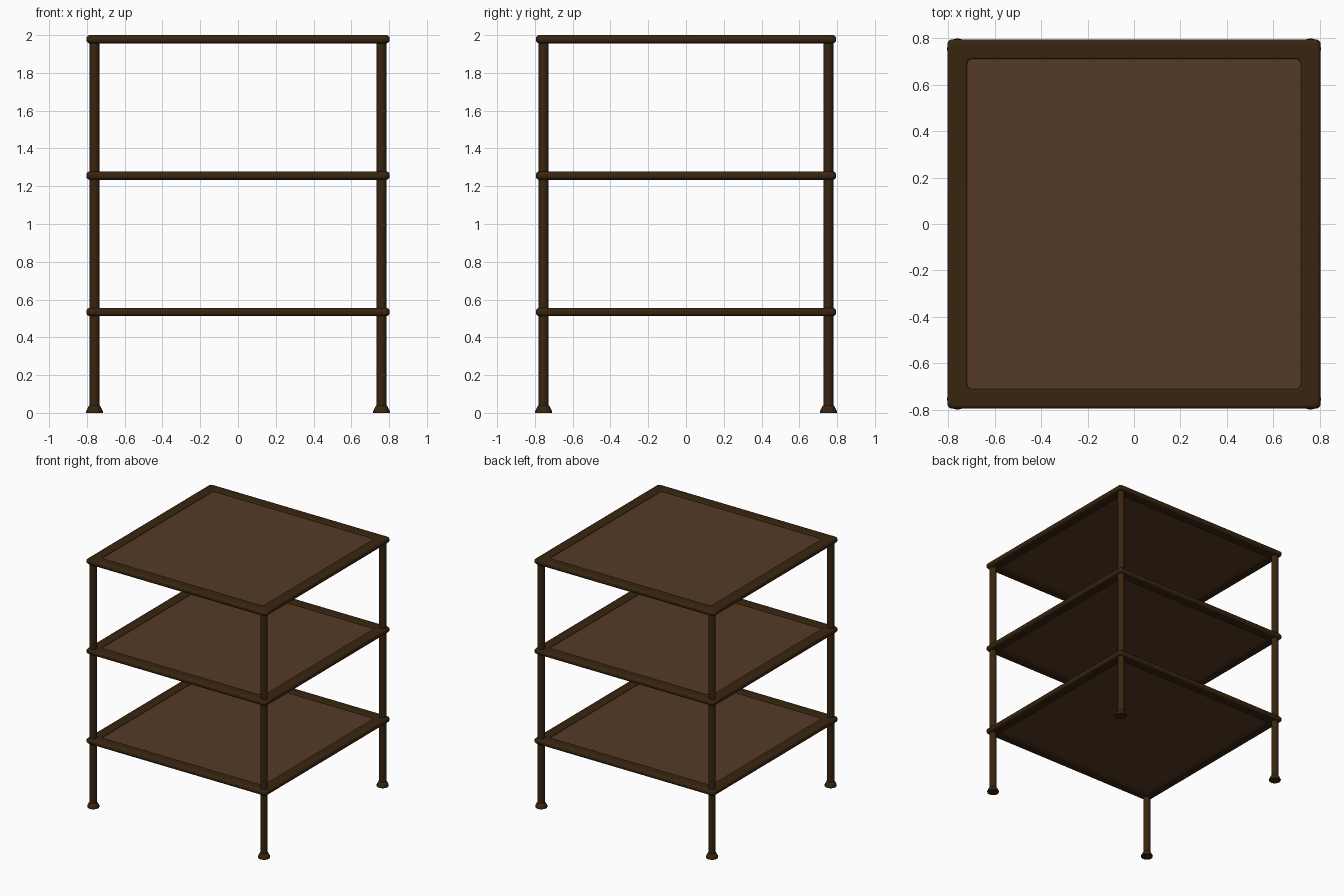
import bpy, bmesh, math

if "Cube" in bpy.data.objects:
    bpy.data.objects.remove(bpy.data.objects["Cube"])

HX, HY = 0.803, 0.795          # outer half sizes of the shelves
LX, LY = 0.760, 0.754          # leg centres
SHELF_Z = (0.534, 1.256, 1.978)
THICK, WIDTH = 0.044, 0.085


def material(name, rgb):
    m = bpy.data.materials.new(name)
    m.diffuse_color = (*rgb, 1)
    m.use_nodes = True
    m.node_tree.nodes["Principled BSDF"].inputs["Base Color"].default_value = m.diffuse_color
    return m


dark = material("dark_wood", (0.040, 0.018, 0.005))
brown = material("brown_panel", (0.090, 0.043, 0.019))


def finish(bm, name, mat, angle=35):
    bmesh.ops.recalc_face_normals(bm, faces=bm.faces)
    me = bpy.data.meshes.new(name)
    bm.to_mesh(me)
    bm.free()
    ob = bpy.data.objects.new(name, me)
    bpy.context.collection.objects.link(ob)
    me.materials.append(mat)
    bpy.ops.object.select_all(action='DESELECT')
    ob.select_set(True)
    bpy.context.view_layer.objects.active = ob
    bpy.ops.object.shade_smooth_by_angle(angle=math.radians(angle))
    return ob


def rounded_rect(hx, hy, r, seg=5):
    pts = []
    for k, (sx, sy) in enumerate(((1, 1), (-1, 1), (-1, -1), (1, -1))):
        for i in range(seg + 1):
            a = math.pi / 2 * (k + i / seg)
            pts.append((sx * (hx - r) + r * math.cos(a), sy * (hy - r) + r * math.sin(a)))
    return pts


def rail_profile():
    # (inset from the outer edge, height): round outside, small round inside
    h, ro, ri, n = THICK / 2, 0.019, 0.008, 5
    corners = ((WIDTH - ri, h - ri, ri, 0), (ro, h - ro, ro, 90),
               (ro, -h + ro, ro, 180), (WIDTH - ri, -h + ri, ri, 270))
    out = []
    for cx, cz, r, start in corners:
        for i in range(n + 1):
            a = math.radians(start + 90 * i / n)
            out.append((cx + r * math.cos(a), cz + r * math.sin(a)))
    return out


def shelf_frame(name, z0):
    bm = bmesh.new()
    rings = [[bm.verts.new((x, y, z0 + z)) for x, y in rounded_rect(HX - d, HY - d, 0.022)]
             for d, z in rail_profile()]
    for a, b in zip(rings, rings[1:] + rings[:1]):
        for i in range(len(a)):
            j = (i + 1) % len(a)
            bm.faces.new((a[i], a[j], b[j], b[i]))
    finish(bm, name, dark)


def shelf_panel(name, z0):
    bm = bmesh.new()
    bmesh.ops.create_cube(bm, size=1)
    inset = WIDTH - 0.02
    for v in bm.verts:
        v.co = (v.co.x * 2 * (HX - inset), v.co.y * 2 * (HY - inset), z0 + v.co.z * 0.024)
    finish(bm, name, brown)


def lathe(name, profile, x, y, sides=16):
    bm = bmesh.new()
    rings = [[bm.verts.new((x + r * math.cos(2 * math.pi * i / sides),
                            y + r * math.sin(2 * math.pi * i / sides), z))
              for i in range(sides)] for r, z in profile]
    for a, b in zip(rings, rings[1:]):
        for i in range(sides):
            j = (i + 1) % sides
            bm.faces.new((a[i], a[j], b[j], b[i]))
    bm.faces.new(rings[0])
    bm.faces.new(rings[-1])
    finish(bm, name, dark)


# Three framed shelves
for level, z in zip(("lower", "middle", "top"), SHELF_Z):
    shelf_frame(level + "_shelf_frame", z)
    shelf_panel(level + "_shelf_panel", z)

# Four round legs with flared feet
for sx, side in ((-1, "left"), (1, "right")):
    for sy, end in ((-1, "front"), (1, "back")):
        x, y = sx * LX, sy * LY
        lathe(f"{end}_{side}_leg", ((0.0265, 0.02), (0.0265, 1.98)), x, y)
        lathe(f"{end}_{side}_foot", ((0.044, 0), (0.045, 0.008), (0.031, 0.036), (0.026, 0.040)), x, y)
